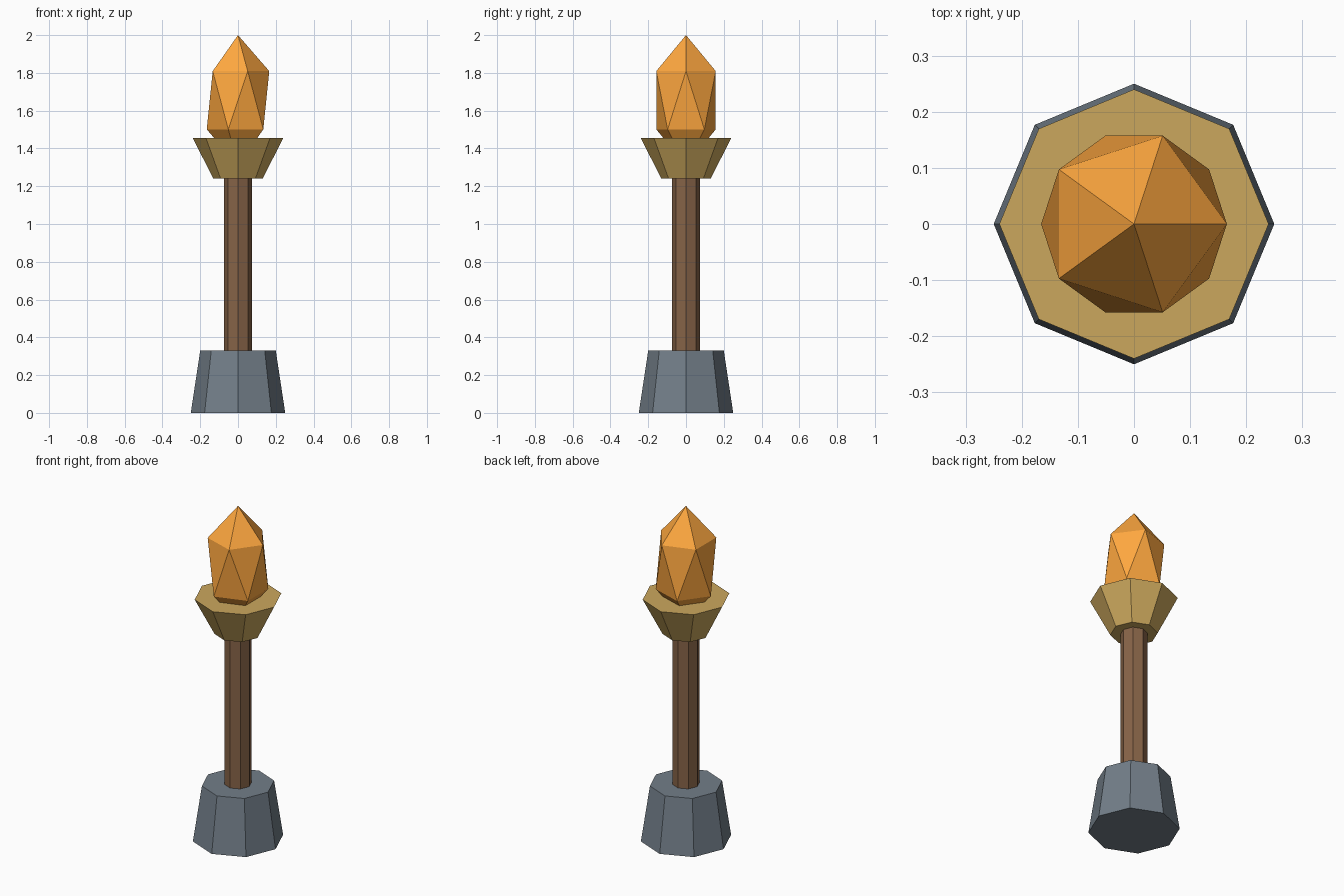
import bpy

if "Cube" in bpy.data.objects:
    bpy.data.objects.remove(bpy.data.objects["Cube"])


def finish(name, color):
    """Name the active object and give it a flat colour."""
    obj = bpy.context.object
    obj.name = name
    mat = bpy.data.materials.new(name + "_colour")
    mat.diffuse_color = (*color, 1.0)
    mat.use_nodes = True
    mat.node_tree.nodes["Principled BSDF"].inputs["Base Color"].default_value = mat.diffuse_color
    obj.data.materials.append(mat)
    return obj


def octagon(name, r_bottom, r_top, z0, z1, color):
    """Capped eight-sided frustum standing between two heights."""
    bpy.ops.mesh.primitive_cone_add(
        vertices=8, radius1=r_bottom, radius2=r_top, depth=z1 - z0,
        location=(0, 0, (z0 + z1) / 2))
    return finish(name, color)


# Stone foot, wooden post and flared brass cup
octagon("base", 0.25, 0.20, 0.0, 0.33, (0.17, 0.21, 0.25))
octagon("post", 0.075, 0.075, 0.30, 1.26, (0.24, 0.125, 0.063))
octagon("cup", 0.13, 0.24, 1.24, 1.455, (0.60, 0.39, 0.11))

# Flame: a stretched icosahedron sunk into the cup
bpy.ops.mesh.primitive_ico_sphere_add(
    subdivisions=1, radius=1, location=(0, 0, 1.655))
flame = finish("flame", (1.0, 0.39, 0.05))
flame.scale = (0.185, 0.185, 0.345)
bpy.ops.object.transform_apply(location=False, rotation=False, scale=True)
